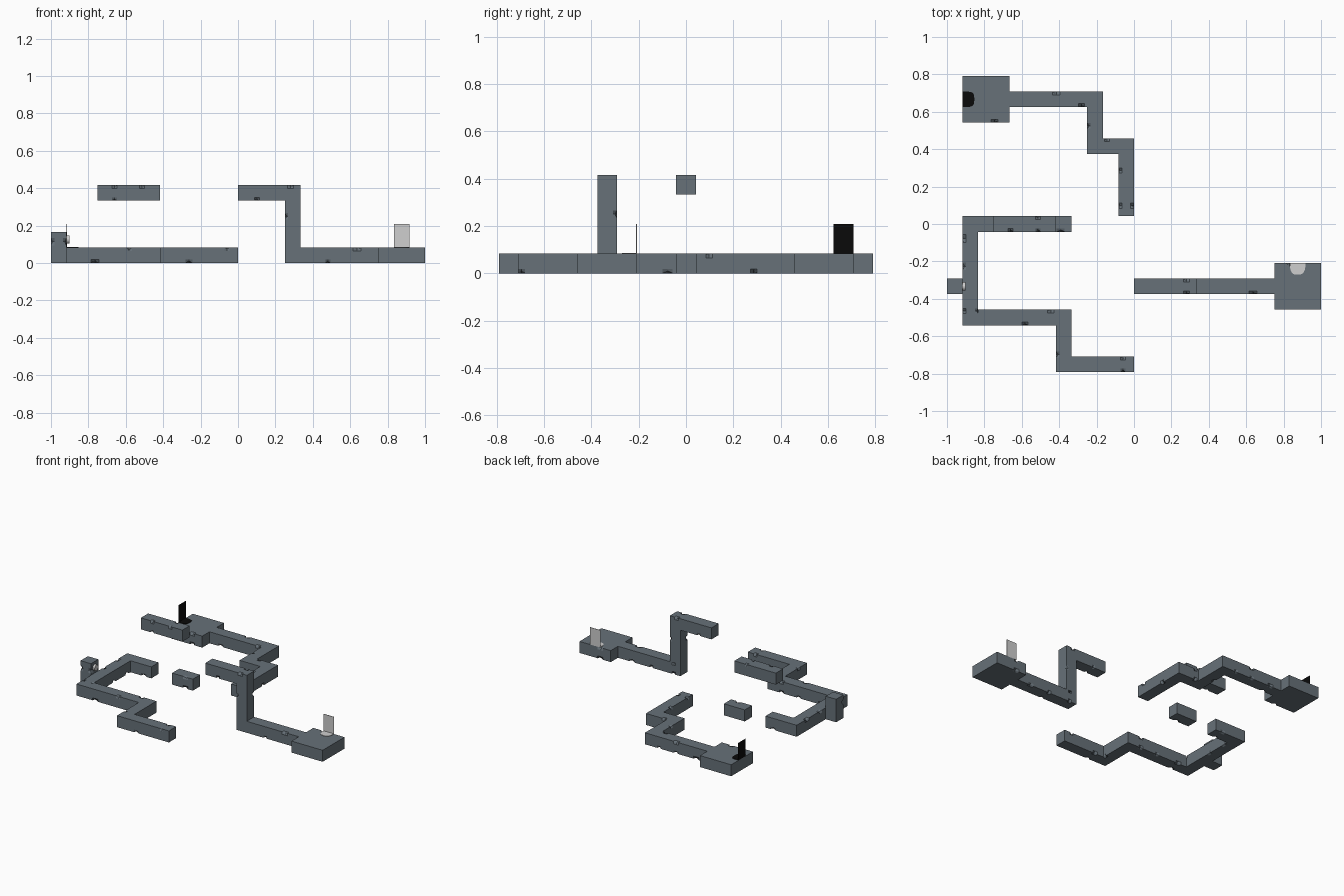
import bpy, bmesh, math, random
from mathutils import Vector

if "Cube" in bpy.data.objects:
    bpy.data.objects.remove(bpy.data.objects["Cube"])

random.seed(4)
C = 1 / 12                       # one grid cell


def material(name, rgb):
    m = bpy.data.materials.new(name)
    m.diffuse_color = (*rgb, 1)
    m.use_nodes = True
    m.node_tree.nodes["Principled BSDF"].inputs["Base Color"].default_value = m.diffuse_color
    return m


STONE = material("slate_stone", (0.135, 0.165, 0.19))
LIGHT = material("pale_grey", (0.62, 0.62, 0.62))
BLACK = material("black", (0.003, 0.003, 0.003))


def pos(x, y, z):
    return Vector((-1 + x * C, -9.5 * C + y * C, z * C))


def finish(name, bm, mat):
    bmesh.ops.recalc_face_normals(bm, faces=bm.faces)
    me = bpy.data.meshes.new(name)
    bm.to_mesh(me)
    bm.free()
    me.materials.append(mat)
    ob = bpy.data.objects.new(name, me)
    bpy.context.collection.objects.link(ob)
    return ob


def box(bm, lo, hi):
    verts = bmesh.ops.create_cube(bm, size=1)["verts"]
    for v in verts:
        v.co = Vector([lo[i] if v.co[i] < 0 else hi[i] for i in range(3)])


def chipped_box(bm, lo, hi):
    """Stone bar with small nicks knocked out of its long edges."""
    part = bmesh.new()
    box(part, lo, hi)
    size = hi - lo
    axis = max(range(3), key=lambda i: size[i])
    sides = [i for i in range(3) if i != axis]

    def cut(i, value):
        co, no = Vector((0, 0, 0)), Vector((0, 0, 0))
        co[i], no[i] = value, 1
        geom = part.verts[:] + part.edges[:] + part.faces[:]
        bmesh.ops.bisect_plane(part, geom=geom, plane_co=co, plane_no=no)

    # thin strips along the edges keep each nick local
    for i in sides:
        cut(i, lo[i] + 0.018)
        cut(i, hi[i] - 0.018)
    count = max(1, round(size[axis] / 0.17))
    for k in range(count):
        p = lo[axis] + size[axis] * (k + random.uniform(0.3, 0.7)) / count
        w = random.uniform(0.012, 0.022)
        for d in (-w, 0, w):
            cut(axis, p + d)
        corners = [(a, b) for a in (0, 1) for b in (0, 1)]
        for corner in random.sample(corners, 2):
            for v in part.verts:
                target = [(lo, hi)[s][i] for s, i in zip(corner, sides)]
                if abs(v.co[axis] - p) < 1e-4 and all(
                        abs(v.co[i] - t) < 1e-4 for i, t in zip(sides, target)):
                    for s, i in zip(corner, sides):
                        v.co[i] += (1 - 2 * s) * random.uniform(0.008, 0.015)
    me = bpy.data.meshes.new("tmp")
    part.to_mesh(me)
    part.free()
    bm.from_mesh(me)
    bpy.data.meshes.remove(me)


def stone(name, boxes):
    bm = bmesh.new()
    for x0, x1, y0, y1, z0, z1 in boxes:
        chipped_box(bm, pos(x0, y0, z0), pos(x1, y1, z1))
    return finish(name, bm, STONE)


# Walkways, given in grid cells: x0, x1, y0, y1, z0, z1
stone("front_left_path", [(1, 2, 3, 10, 0, 1), (2, 4, 9, 10, 0, 1),
                          (2, 8, 3, 4, 0, 1), (7, 8, 0, 3, 0, 1),
                          (8, 12, 0, 1, 0, 1)])
stone("short_post", [(0, 1, 5, 6, 0, 2)])
stone("island_block", [(6, 8, 9, 10, 0, 1)])
stone("floating_beam", [(3, 7, 9, 10, 4, 5)])
stone("back_path", [(4, 10, 17, 18, 0, 1), (9, 10, 15, 17, 0, 1),
                    (9, 12, 14, 15, 0, 1), (11, 12, 10, 14, 0, 1)])
stone("back_platform", [(1, 4, 16, 19, 0, 1)])
stone("right_path", [(15, 21, 5, 6, 0, 1), (15, 16, 5, 6, 1, 4),
                     (12, 16, 5, 6, 4, 5)])
stone("right_platform", [(21, 24, 4, 7, 0, 1)])


def door(name, centre, along, inward, mat, power):
    """Thin upright panel with a rounded mat on the floor before it."""
    bm = bmesh.new()
    up = Vector((0, 0, 1))
    a, b = centre - along * C / 2, centre + along * C / 2 + inward * 0.003 + up * 0.125
    box(bm, Vector(map(min, a, b)), Vector(map(max, a, b)))
    finish(name + "_door", bm, mat)
    bm = bmesh.new()
    pts = []
    for k in range(13):
        t = math.pi * k / 12
        c, s = math.cos(t), max(0, math.sin(t))
        pts.append(centre + along * math.copysign(abs(c) ** power, c) * C / 2
                   + inward * s ** power * 0.063)
    face = bm.faces.new([bm.verts.new(p) for p in pts])
    ext = bmesh.ops.extrude_face_region(bm, geom=[face])["geom"]
    for v in ext:
        if isinstance(v, bmesh.types.BMVert):
            v.co.z += 0.003
    finish(name + "_door_mat", bm, mat)


X, Y = Vector((1, 0, 0)), Vector((0, 1, 0))
door("pale", pos(22.5, 7, 1), X, -Y, LIGHT, 0.7)
door("dark", pos(1, 17.5, 1), Y, X, BLACK, 0.5)

# Small button on the post
bpy.ops.mesh.primitive_cylinder_add(vertices=12, radius=0.022, depth=0.016,
                                    location=pos(1, 5.5, 1.5) + X * 0.007,
                                    rotation=(0, math.pi / 2, 0))
button = bpy.context.object
button.name = "post_button"
button.data.materials.append(LIGHT)
